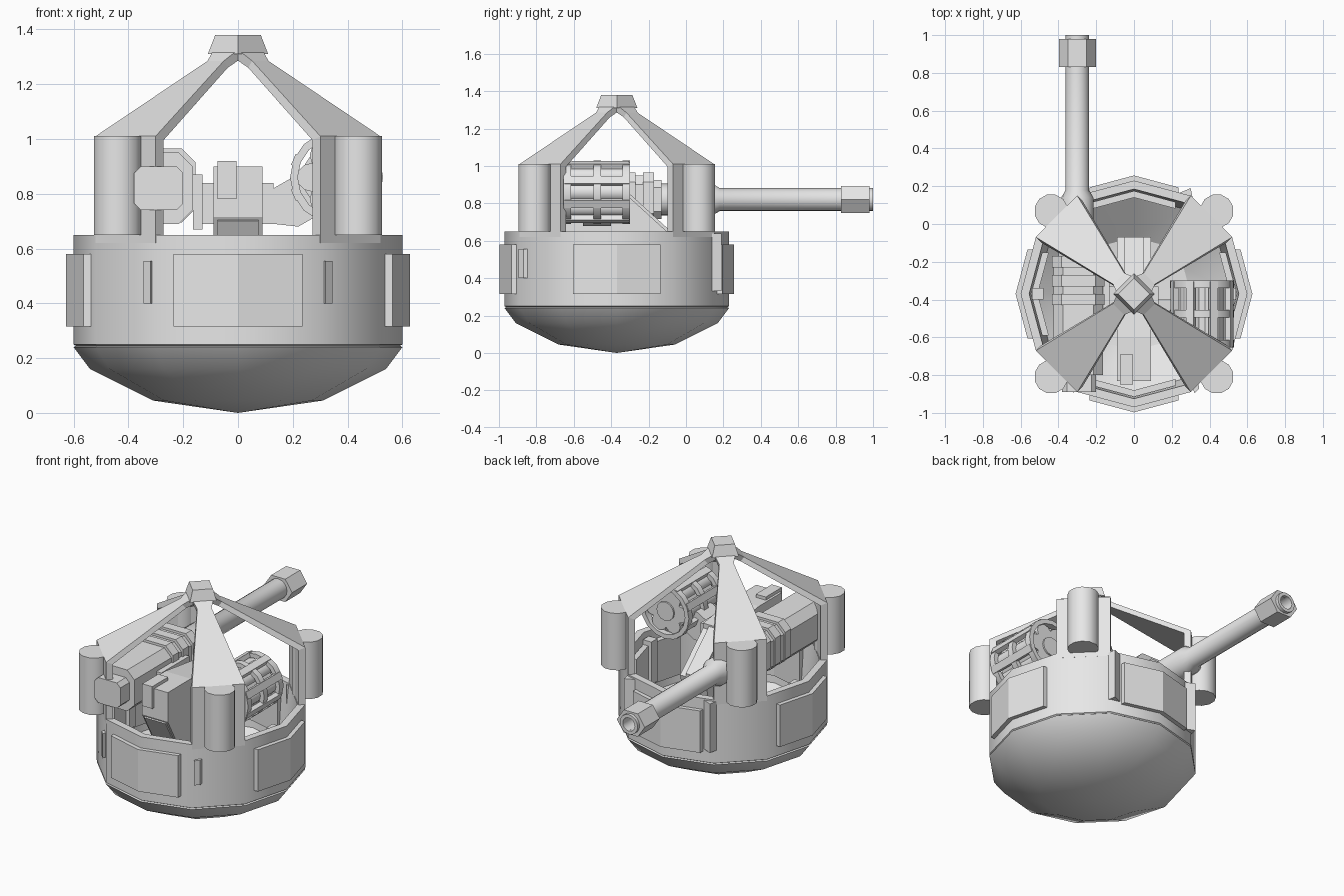
import bpy, bmesh, math
from mathutils import Matrix, Vector

cube = bpy.data.objects.get("Cube")
if cube:
    bpy.data.objects.remove(cube, do_unlink=True)

CY = -0.37  # turret centre in y
grey = bpy.data.materials.new("plain grey")
grey.use_nodes = True
grey.diffuse_color = (0.8, 0.8, 0.8, 1)
grey.node_tree.nodes["Principled BSDF"].inputs["Base Color"].default_value = (0.8, 0.8, 0.8, 1)


def finish(name, bm, turn=0, smooth=False):
    """Turn the mesh about the turret axis and make it an object."""
    bmesh.ops.remove_doubles(bm, verts=bm.verts, dist=0.0005)
    bmesh.ops.recalc_face_normals(bm, faces=bm.faces)
    pivot = Vector((0, CY, 0))
    bmesh.ops.rotate(bm, verts=bm.verts, cent=pivot, matrix=Matrix.Rotation(turn, 3, 'Z'))
    mesh = bpy.data.meshes.new(name)
    bm.to_mesh(mesh)
    bm.free()
    mesh.materials.append(grey)
    ob = bpy.data.objects.new(name, mesh)
    bpy.context.collection.objects.link(ob)
    if smooth:
        bpy.ops.object.select_all(action='DESELECT')
        ob.select_set(True)
        bpy.context.view_layer.objects.active = ob
        bpy.ops.object.shade_smooth_by_angle(angle=math.radians(31))
    return ob


def loft(name, rings, turn=0, smooth=False, caps=True, closed=False):
    """Skin a list of equal-sized point rings."""
    bm = bmesh.new()
    rows = [[bm.verts.new(p) for p in ring] for ring in rings]
    n = len(rows[0])
    pairs = list(zip(rows, rows[1:])) + ([(rows[-1], rows[0])] if closed else [])
    for a, b in pairs:
        for i in range(n):
            j = (i + 1) % n
            bm.faces.new((a[i], a[j], b[j], b[i]))
    if caps and not closed:
        bm.faces.new(rows[0])
        bm.faces.new(rows[-1])
    return finish(name, bm, turn, smooth)


def place(axis, t, u, v):
    return {'x': (t, u, v), 'y': (u, t, v), 'z': (u, v, t)}[axis]


def prism(name, outline, axis, a, b, turn=0):
    return loft(name, [[place(axis, t, u, v) for u, v in outline] for t in (a, b)], turn)


def box(name, x0, x1, y0, y1, z0, z1):
    return prism(name, [(x0, y0), (x1, y0), (x1, y1), (x0, y1)], 'z', z0, z1)


def lathe(name, profile, axis, u, v, sides, phase=0, closed=False, stretch=1):
    """Revolve (radius, position) pairs about a line through (u, v)."""
    angles = [phase + i * math.tau / sides for i in range(sides)]
    rings = [[place(axis, t, u + r * math.cos(a), v + r * stretch * math.sin(a)) for a in angles]
             for r, t in profile]
    return loft(name, rings, smooth=True, closed=closed)


def chamfered(cx, cz, w, h, c):
    """Outline of a rectangle with cut corners."""
    return [(cx + w, cz - h + c), (cx + w, cz + h - c), (cx + w - c, cz + h), (cx - w + c, cz + h),
            (cx - w, cz + h - c), (cx - w, cz - h + c), (cx - w + c, cz - h), (cx + w - c, cz - h)]


# Open tub with rounded underside
lathe("tub", [(0.0002, 0), (0.31, 0.045), (0.54, 0.16), (0.6, 0.24), (0.592, 0.245), (0.6, 0.25),
              (0.6, 0.65), (0.555, 0.65), (0.52, 0.28), (0.3, 0.1), (0.0002, 0.07)],
      'z', 0, CY, 12)

# Bent armour panels outside and inside, one for each quarter
slope = math.tan(math.radians(15))


def bent_panel(name, r, thick, w, z0, z1, turn):
    outer = [(-w, CY - r + w * slope), (0, CY - r), (w, CY - r + w * slope)]
    inner = [(x, y + thick) for x, y in reversed(outer)]
    prism(name, outer + inner, 'z', z0, z1, turn)


for k in range(4):
    turn = k * math.pi / 2
    bent_panel("outer_panel", 0.627, 0.04, 0.235, 0.315, 0.58, turn)
    bent_panel("inner_panel", 0.545, 0.035, 0.22, 0.33, 0.59, turn)

# Four pillars with roof arms, narrowing to a neck below the cap
for k in range(4):
    turn = math.pi / 4 + k * math.pi / 2
    rings = []
    for d, w, z, thick, drop in ((0.58, 0.155, 0.62, 0.04, 0), (0.58, 0.155, 1.01, 0.04, 0.015),
                                 (0.115, 0.042, 1.285, 0.02, 0.025), (0.07, 0.06, 1.32, 0.04, 0.02)):
        rings.append([(-w, CY - d, z), (w, CY - d, z),
                      (w, CY - d + thick, z - drop), (-w, CY - d + thick, z - drop)])
    loft("roof_arm", rings, turn)
    x, y = 0.62 * math.sin(turn), CY - 0.62 * math.cos(turn)
    lathe("pillar_column", [(0.09, 0.65), (0.09, 1.01)], 'z', x, y, 12, math.pi / 12)

lathe("roof_cap", [(0.11, 1.31), (0.083, 1.38)], 'z', 0, CY, 4)

# Latches at the front corners and fins at the back corners
for s in (-1, 1):
    prism("front_latch", [(s * 0.312, CY - 0.50), (s * 0.32, CY - 0.525),
                          (s * 0.345, CY - 0.50), (s * 0.34, CY - 0.47)], 'z', 0.4, 0.555)
    prism("back_fin", [(s * 0.23, CY + 0.53), (s * 0.3, CY + 0.56),
                       (s * 0.31, CY + 0.51), (s * 0.27, CY + 0.47)], 'z', 0.33, 0.64)
    box("side_hinge", s * 0.48, s * 0.54, CY - 0.03, CY + 0.03, 0.35, 0.62)

# Long gun
GX, GZ = -0.3, 0.82
lathe("gun_barrel", [(0.085, -0.2), (0.085, 0.14), (0.062, 0.18), (0.062, 1.0), (0.042, 1.0), (0.042, 0.85),
                     (0.001, 0.85), (0.001, -0.2)], 'y', GX, GZ, 16, closed=True)
lathe("gun_muzzle", [(0.098, 0.83), (0.098, 0.98), (0.055, 0.98), (0.055, 0.83)],
      'y', GX, GZ, 6, closed=True, stretch=0.85)
prism("gun_receiver", chamfered(-0.295, 0.82, 0.13, 0.13, 0.05), 'y', -0.8, -0.18)
prism("gun_breech", chamfered(-0.29, 0.82, 0.09, 0.08, 0.025), 'y', -0.89, -0.8)
for y in (-0.4, -0.3, -0.2):
    prism("gun_rib", chamfered(-0.295, 0.83, 0.14, 0.135, 0.05), 'y', y - 0.03, y + 0.03)
prism("gun_step", chamfered(-0.3, 0.82, 0.1, 0.105, 0.04), 'y', -0.18, -0.13)

# Centre control block with a raked nose and a sloping back frame
prism("control_block", [(-0.83, 0.9), (-0.83, 0.715), (-0.7, 0.48), (-0.1, 0.48), (-0.07, 0.62),
                        (-0.3, 0.83), (-0.3, 0.86), (-0.6, 0.9)], 'x', -0.09, 0.09)
prism("nose_plate", [(-0.832, 0.7), (-0.725, 0.51), (-0.715, 0.515), (-0.82, 0.705)],
      'x', -0.075, 0.075)
prism("back_frame", [(-0.3, 0.85), (-0.07, 0.64), (-0.07, 0.62), (-0.3, 0.83)], 'x', -0.05, 0.05)
box("sight_box", -0.075, -0.005, -0.85, -0.69, 0.78, 0.92)
box("block_foot", -0.08, 0.08, -0.62, -0.15, 0.06, 0.5)

# Cross axle joining the block to the gun and the drum
box("axle_collar", -0.165, -0.13, -0.58, -0.3, 0.67, 0.87)
box("axle_left", -0.13, -0.09, -0.55, -0.33, 0.69, 0.84)
box("axle_right", 0.09, 0.13, -0.55, -0.33, 0.69, 0.84)
prism("drum_mount", [(0.13, 0.69), (0.22, 0.68), (0.29, 0.72), (0.29, 0.86), (0.2, 0.86), (0.13, 0.82)],
      'y', -0.55, -0.4)

# Slotted drum: three hoops, eight bars, and tubes inside
DX, DZ = 0.36, 0.86
for a, b in ((-0.655, -0.615), (-0.495, -0.455), (-0.34, -0.3)):
    lathe("drum_hoop", [(0.17, a), (0.17, b), (0.142, b), (0.142, a)], 'y', DX, DZ, 16, closed=True)
for k in range(8):
    a = (k + 0.5) * math.tau / 8
    radial, across = Vector((math.cos(a), math.sin(a))), Vector((-math.sin(a), math.cos(a)))
    mid = Vector((DX, DZ)) + radial * 0.157
    corners = [mid + radial * p * 0.014 + across * q * 0.022
               for p, q in ((-1, -1), (1, -1), (1, 1), (-1, 1))]
    prism("drum_bar", [tuple(c) for c in corners], 'y', -0.65, -0.305)
for k in range(6):
    a = k * math.tau / 6
    lathe("drum_tube", [(0.052, -0.64), (0.052, -0.315)], 'y',
          DX + 0.092 * math.cos(a), DZ + 0.092 * math.sin(a), 12)
lathe("drum_core", [(0.06, -0.65), (0.06, -0.305)], 'y', DX, DZ, 12)
lathe("drum_lining", [(0.125, -0.625), (0.125, -0.33)], 'y', DX, DZ, 16)
